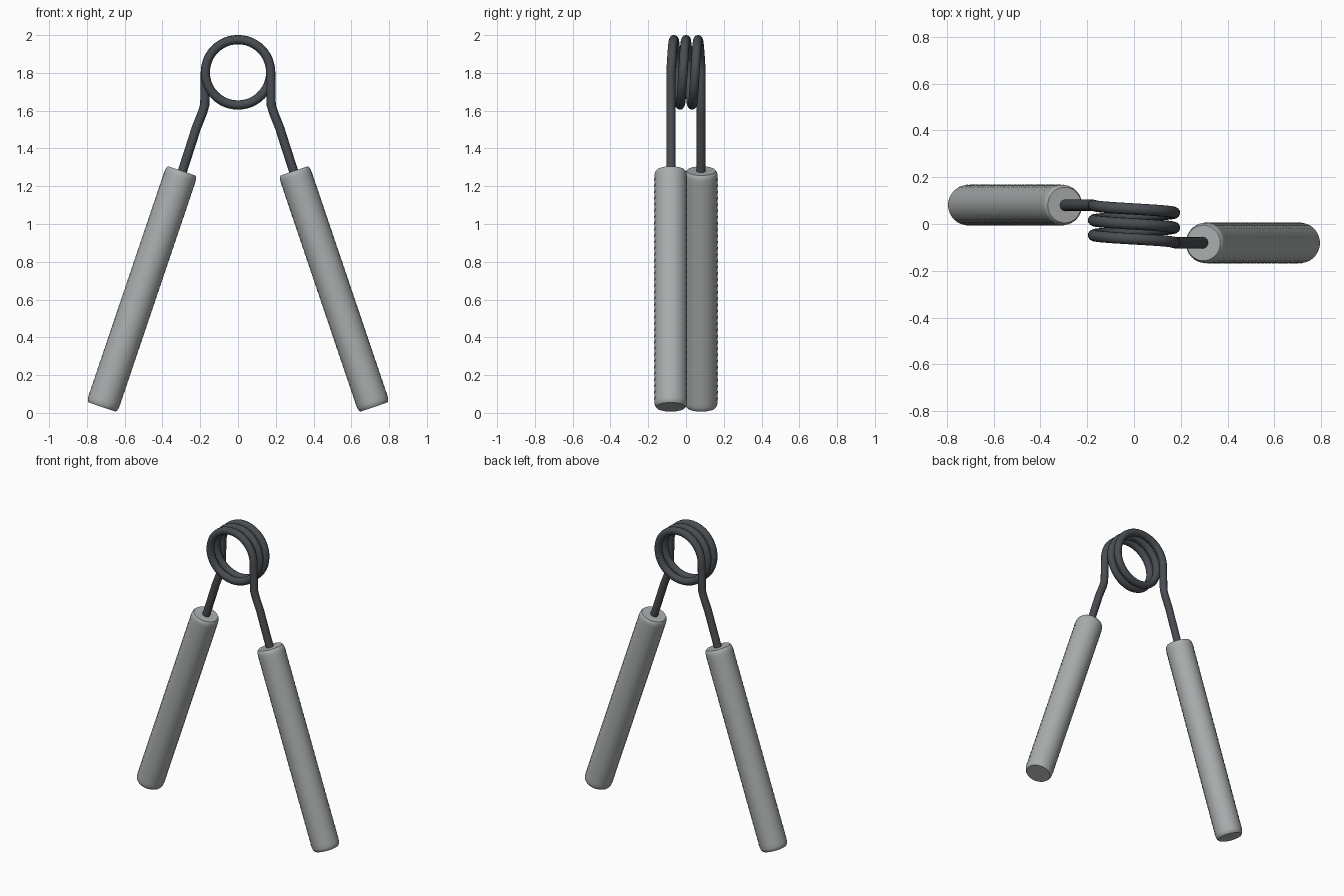
import bpy, bmesh, math
from mathutils import Vector

cube = bpy.data.objects.get("Cube")
if cube:
    bpy.data.objects.remove(cube, do_unlink=True)


def material(name, rgb):
    m = bpy.data.materials.new(name)
    m.use_nodes = True
    m.diffuse_color = (*rgb, 1)
    m.node_tree.nodes["Principled BSDF"].inputs["Base Color"].default_value = (*rgb, 1)
    return m


steel = material("dark steel", (0.065, 0.073, 0.082))
grip = material("grey grip", (0.40, 0.42, 0.42))

COIL_R, COIL_Z, SIDE_Y, WIRE_R = 0.173, 1.803, 0.08, 0.0245
HALF_TURNS, STEPS = 5, 24
LEG = [(0.176, 1.63), (0.188, 1.59), (0.222, 1.505), (0.236, 1.46), (0.32, 1.2)]


def smooth(ob, angle):
    bpy.ops.object.select_all(action='DESELECT')
    ob.select_set(True)
    bpy.context.view_layer.objects.active = ob
    if ob.type == 'CURVE':
        bpy.ops.object.convert(target='MESH')
    bpy.ops.object.shade_smooth_by_angle(angle=math.radians(angle))


def make_spring():
    # left leg upwards, helix over the top, right leg downwards
    path = [Vector((-x, SIDE_Y, z)) for x, z in reversed(LEG)]
    n = HALF_TURNS * STEPS
    for i in range(n + 1):
        a = math.pi * (1 - i / STEPS)
        path.append(Vector((COIL_R * math.cos(a), SIDE_Y * (1 - 2 * i / n),
                            COIL_Z + COIL_R * math.sin(a))))
    path += [Vector((x, -SIDE_Y, z)) for x, z in LEG]
    cu = bpy.data.curves.new("spring", 'CURVE')
    cu.dimensions = '3D'
    cu.bevel_depth = WIRE_R
    cu.bevel_resolution = 4
    cu.use_fill_caps = True
    sp = cu.splines.new('POLY')
    sp.points.add(len(path) - 1)
    for p, co in zip(sp.points, path):
        p.co = (*co, 1)
    ob = bpy.data.objects.new("spring", cu)
    bpy.context.collection.objects.link(ob)
    cu.materials.append(steel)
    smooth(ob, 50)


def make_handle(name, side):
    # knurled cylinder with rounded ends, revolved about its slanted axis
    bottom, top = Vector((0.72, -0.081, 0.031)), Vector((0.297, -0.081, 1.281))
    axis = top - bottom
    length, sides, rings, bevel = axis.length, 56, 72, 0.03
    profile = [(0.076, 0, 0), (0.082, 0.008, 0), (0.0855, 0.02, 0)]
    ends = [(r, length - h, 0) for r, h, _ in reversed(profile)]
    for i in range(rings + 1):
        profile.append((0.086, bevel + (length - 2 * bevel) * i / rings, i % 2))
    profile += ends
    rot = Vector((0, 0, 1)).rotation_difference(axis)
    bm = bmesh.new()
    loops = []
    for r, h, bump in profile:
        loop = []
        for j in range(sides):
            a = math.tau * j / sides
            rr = r + 0.002 * bump * (j % 2)
            p = bottom + rot @ Vector((rr * math.cos(a), rr * math.sin(a), h))
            loop.append(bm.verts.new((p.x * side, p.y * side, p.z)))
        loops.append(loop)
    for lo, hi in zip(loops, loops[1:]):
        for j in range(sides):
            k = (j + 1) % sides
            bm.faces.new((lo[j], lo[k], hi[k], hi[j]))
    bm.faces.new(loops[0][::-1])
    bm.faces.new(loops[-1])
    me = bpy.data.meshes.new(name)
    bm.to_mesh(me)
    bm.free()
    me.materials.append(grip)
    ob = bpy.data.objects.new(name, me)
    bpy.context.collection.objects.link(ob)
    smooth(ob, 40)


make_spring()
make_handle("left_handle", 1)
make_handle("right_handle", -1)
